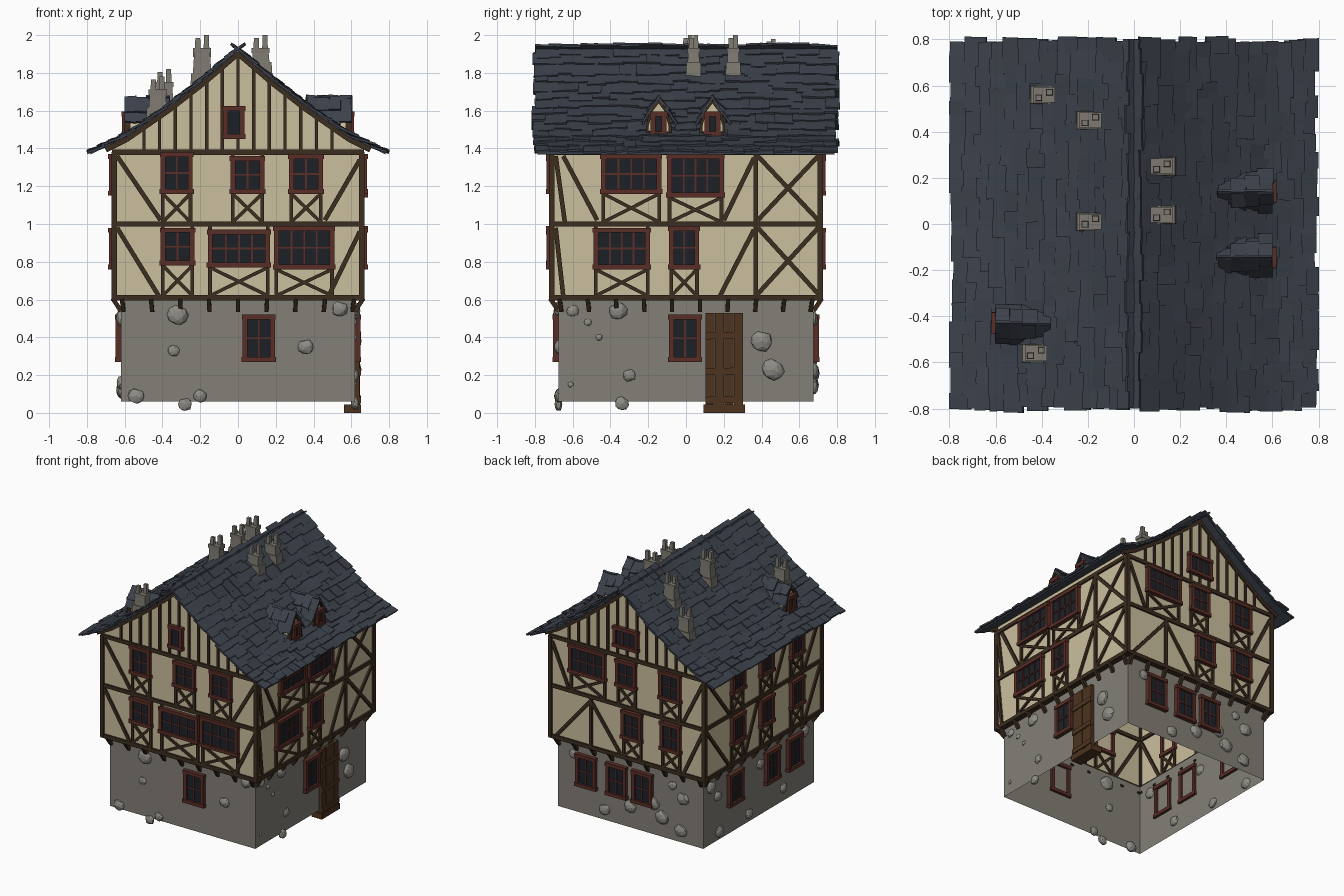
import bpy, bmesh, math, random
from mathutils import Vector as V, Matrix

if "Cube" in bpy.data.objects:
    bpy.data.objects.remove(bpy.data.objects["Cube"])

random.seed(4)
COL = {"plaster": (.60, .52, .34), "timber": (.045, .026, .014), "frame": (.10, .027, .02),
       "glass": (.012, .015, .02), "slate": (.045, .053, .07), "stone": (.23, .215, .185),
       "rubble": (.27, .26, .235), "door": (.075, .034, .014), "chimney": (.21, .195, .165)}
MATS = {}
for k, c in COL.items():
    MATS[k] = bpy.data.materials.new(k)
    MATS[k].diffuse_color = (*c, 1)
PARTS = {}
Z = V((0, 0, 1))


def part(name, mat):
    if name not in PARTS:
        PARTS[name] = (bmesh.new(), mat)
    return PARTS[name][0]


def box(bm, c, a, b, d, taper=1):
    """Box from centre and three half-axis vectors; taper scales the +d end."""
    vs = [bm.verts.new(c + (a * i + b * j) * (taper if k > 0 else 1) + d * k)
          for k in (-1, 1) for i, j in ((-1, -1), (1, -1), (1, 1), (-1, 1))]
    for f in ((3, 2, 1, 0), (4, 5, 6, 7), (0, 1, 5, 4), (1, 2, 6, 5), (2, 3, 7, 6), (3, 0, 4, 7)):
        bm.faces.new([vs[i] for i in f])


def beam(bm, p, q, n, w, d):
    a = (q - p).normalized()
    box(bm, (p + q) / 2, a.cross(n).normalized() * w / 2, n * d / 2, (q - p) / 2)


# Each wall: outward normal, direction of u, base distance, upper distance
BX, BY, UX, UY = .62, .675, .655, .71
WALL = {"front": (V((0, -1, 0)), V((1, 0, 0)), BY, UY), "back": (V((0, 1, 0)), V((1, 0, 0)), BY, UY),
        "right": (V((1, 0, 0)), V((0, 1, 0)), BX, UX), "left": (V((-1, 0, 0)), V((0, 1, 0)), BX, UX)}


def at(wall, u, z, out=0):
    n, t, b, up = WALL[wall]
    return n * ((b if z < .58 else up) + out) + t * u + Z * z


def timber(wall, u0, z0, u1, z1, w=.024):
    beam(part(wall + "_timbers", "timber"), at(wall, u0, z0), at(wall, u1, z1), WALL[wall][0], w, .026)


def window(wall, u0, u1, z0, z1, cols=2, rows=2, name=None, off=0):
    n = WALL[wall][0]
    fr, gl = part((name or wall) + "_window_frames", "frame"), part((name or wall) + "_window_glass", "glass")
    w = .026
    for z, e in ((z0 + w / 2, .006), (z1 - w / 2, .004)):
        beam(fr, at(wall, u0 - e, z, .006 + off), at(wall, u1 + e, z, .006 + off), n, w, .052)
    for u in (u0 + w / 2, u1 - w / 2):
        beam(fr, at(wall, u, z0, .006 + off), at(wall, u, z1, .006 + off), n, w, .044)
    for i in range(1, cols):
        u = u0 + w + (u1 - u0 - 2 * w) * i / cols
        beam(fr, at(wall, u, z0, .016 + off), at(wall, u, z1, .016 + off), n, .009, .012)
    for i in range(1, rows):
        z = z0 + w + (z1 - z0 - 2 * w) * i / rows
        beam(fr, at(wall, u0, z, .016 + off), at(wall, u1, z, .016 + off), n, .009, .012)
    beam(gl, at(wall, (u0 + u1) / 2, z0 + .01, .012 + off), at(wall, (u0 + u1) / 2, z1 - .01, .012 + off),
         n, u1 - u0 - .02, .008)


def bay(wall, u0, u1, z0, z1, cols=2):
    """Upper window with side posts and a crossed brace below it."""
    floor = .61 if z0 < 1 else 1.0
    a, b = u0 + .012, u1 - .012
    for u in (a, b):
        timber(wall, u, floor, u, floor + .38, .02)
    timber(wall, a, floor + .01, b, z0, .018)
    timber(wall, a, z0, b, floor + .01, .018)
    window(wall, u0, u1, z0, z1, cols)


# Roof profile: half section, slightly concave
PROF = [(0, 1.92), (.18, 1.765), (.36, 1.625), (.59, 1.465), (.80, 1.365)]


def roof_z(x):
    x = abs(x)
    for (a, za), (b, zb) in zip(PROF, PROF[1:]):
        if x <= b or b == .80:
            return za + (zb - za) * (x - a) / (b - a)


# Open stone base, plaster storey, jetty underside (hollow shells)
def ring(bm, lo, hi):
    r = [[bm.verts.new((sx * x, sy * y, z)) for sx, sy in ((-1, -1), (1, -1), (1, 1), (-1, 1))] for x, y, z in (lo, hi)]
    for i in range(4):
        j = (i + 1) % 4
        bm.faces.new((r[0][i], r[0][j], r[1][j], r[1][i]))


ring(part("stone_base", "stone"), (BX, BY, .06), (BX, BY, .6))
ring(part("jetty_underside", "timber"), (BX, BY, .6), (UX, UY, .6))
bm = part("plaster_walls", "plaster")
ring(bm, (UX, UY, .6), (UX, UY, 1.43))
for s in (-1, 1):
    half = [(UX, 1.38), (UX, 1.42), (.59, 1.455), (.36, 1.615), (.18, 1.755)]
    pts = half + [(0, 1.91)] + [(-x, z) for x, z in reversed(half)]
    bm.faces.new([bm.verts.new((x, s * UY, z)) for x, z in pts][::-s])

# Timber frame shared by all walls, with jetty brackets
for wl, (n, t, b, up) in WALL.items():
    e = UX if wl in ("front", "back") else UY
    for z, w in ((.61, .03), (1.0, .028), (1.38, .028)):
        timber(wl, -e - .012, z, e + .012, z, w)
    for s in (-1, 1):
        timber(wl, s * e, .6, s * e, 1.38, .03)
    k = 9 if e == UX else 10
    for i in range(k):
        u = (i / (k - 1) * 2 - 1) * (e - .04)
        beam(part("jetty_brackets", "timber"), n * b + t * u * .985 + Z * .54,
             n * (up + .008) + t * u + Z * .605, (n - Z * .6).normalized(), .022, .024)

# Gable studs and verge rafters
for wl in ("front", "back"):
    for i in range(-6, 7):
        timber(wl, i * .083, 1.38, i * .083, roof_z(i * .083) - .01, .017)
    for s in (-1, 1):
        for (a, za), (b, zb) in zip(PROF, PROF[1:]):
            timber(wl, s * a, za - .018, s * min(b, .7), zb - .018 + (.045 if b > .7 else 0), .028)

# Windows
bays = {"front": [(-.41, -.23, .78, .98, 2), (-.16, .17, .77, .97, 4), (.19, .51, .76, .99, 4),
                  (-.41, -.24, 1.16, 1.38, 2), (-.04, .14, 1.16, 1.36, 2), (.27, .45, 1.16, 1.37, 2)],
        "right": [(-.49, -.19, .76, .98, 4), (-.09, .07, .76, .99, 2), (-.45, -.13, 1.16, 1.37, 4), (-.1, .2, 1.14, 1.37, 4)],
        "back": [(-.13, .04, .76, .98, 2), (-.46, -.29, .76, .98, 2), (.18, .49, 1.15, 1.37, 4),
                 (-.08, .09, 1.15, 1.36, 2), (-.46, -.28, 1.15, 1.37, 2)],
        "left": [(y - .08, y + .08, z, z + .22, 2) for y in (.32, -.03, -.4) for z in (.76, 1.15)]}
for wl, rows in bays.items():
    for r in rows:
        bay(wl, *r)
for wl, us in {"front": (.11,), "right": (-.005,), "back": (.37, .11, -.11), "left": (.3, -.15, -.42)}.items():
    for u in us:
        window(wl, u - .085, u + .085, .27, .52)
window("front", -.08, .035, 1.45, 1.625, 1, 1)
window("back", -.1, .11, 1.45, 1.61, 3, 1)

# Diagonal braces and extra posts
for wl, rows in {
    "front": [(-.64, .98, -.42, .62), (.48, .62, .645, .96), (-.64, 1.36, -.41, 1.02), (.46, 1.02, .645, 1.34)],
    "right": [(-.65, 1.36, -.47, 1.02), (.36, 1.35, .2, 1.02), (.18, .62, .36, .97), (.37, .61, .37, 1.38),
              (.38, .63, .7, .98), (.38, .98, .7, .63), (.38, 1.02, .7, 1.36), (.38, 1.36, .7, 1.02),
              (-.69, .98, -.65, .62), (-.64, 1.0, -.69, 1.36)],
    "back": [(.31, .61, .31, 1.0), (.31, .97, .6, .63), (.31, .97, .06, .63), (-.48, .62, -.64, .96),
             (-.48, 1.02, -.64, 1.34), (.5, 1.02, .64, 1.34)],
    "left": [(.42, .62, .69, .97), (.42, 1.02, .69, 1.36), (-.5, .62, -.69, .97), (-.5, 1.02, -.69, 1.36),
             (.23, .62, .07, .98), (-.13, 1.02, -.3, 1.36)]}.items():
    for r in rows:
        timber(wl, *r)

# Plank door with battens and threshold
bm = part("door", "door")
for i in range(4):
    box(bm, V((BX + .008, .128 + i * .05, .27)), V((.014 + .003 * (i % 2), 0, 0)), V((0, .024, 0)), V((0, 0, .26)))
for z in (.07, .22, .41):
    box(bm, V((BX + .022, .203, z)), V((.01, 0, 0)), V((0, .1, .003)), V((0, 0, .018)))
box(bm, V((BX - .015, .203, .022)), V((.045, 0, 0)), V((0, .11, 0)), V((0, 0, .022)))

# Rubble stones set in the base walls: (u, z, radius)
stones = {"front": [(-.32, .52, .055), (-.34, .33, .032), (.36, .35, .042), (-.54, .09, .042), (-.28, .045, .036), (-.2, .09, .036), (.54, .55, .042)],
          "right": [(-.6, .54, .032), (-.52, .48, .02), (-.36, .54, .048), (-.46, .4, .018), (-.3, .2, .034), (-.34, .05, .038), (.4, .38, .058), (.46, .23, .058), (-.61, .15, .016)],
          "back": [(0, .22, .05), (-.2, .3, .05), (-.27, .21, .055), (-.43, .15, .05), (.22, .14, .045), (-.45, .4, .05), (.48, .5, .04), (-.36, .48, .035)],
          "left": [(.58, .5, .05), (.5, .4, .04), (.12, .12, .04), (-.3, .16, .04), (-.56, .5, .045), (.48, .12, .045), (-.02, .45, .04)]}
bm = part("rubble_stones", "rubble")
for wl, rows in stones.items():
    for u, z, r in rows:
        n, t, b, up = WALL[wl]
        vs = bmesh.ops.create_icosphere(bm, subdivisions=2, radius=1)["verts"]
        rot = Matrix.Rotation(random.uniform(-.7, .7), 3, n)
        for v in vs:
            c = v.co * random.uniform(.92, 1.08)
            v.co = n * b + t * u + Z * z + rot @ (t * c.x * r + Z * max(-.9, min(.8, c.y)) * r + n * c.z * r * .55)

# Roof deck and overlapping random slates
for s, side in ((-1, "left"), (1, "right")):
    deck, sl = part("roof_deck_" + side, "slate"), part("roof_slates_" + side, "slate")
    for (a, za), (b, zb) in zip(PROF, PROF[1:]):
        p, q = V((s * a, 0, za)), V((s * min(b, .78), 0, zb + (.01 if b > .78 else 0)))
        box(deck, (p + q) / 2, (q - p) / 2, V((0, .785, 0)), Z * .006)
    for row in range(14):
        x = -.02 + row * .0565
        y = -.79 - random.uniform(0, .025)
        while y < .78:
            w = random.uniform(.06, .135)
            if y + w > .76:
                w = .80 + random.uniform(-.015, .012) - y
            x0, x1 = x - random.uniform(0, .02), min(x + .075 + random.uniform(-.012, .02), .80)
            p = V((s * x0, y + w / 2, (roof_z(x0) if x0 > 0 else 1.92 - x0 * .8) + .004))
            q = V((s * x1, y + w / 2, roof_z(x1) + .013 + random.uniform(0, .008)))
            a = (q - p) / 2
            nn = a.cross(V((0, s, 0))).normalized()
            nn = nn if nn.z > 0 else -nn
            tilt = random.uniform(-.04, .04)
            box(sl, (p + q) / 2, a + V((0, tilt * a.length, 0)), V((0, w / 2 + .003, 0)) + nn * random.uniform(-.004, .004), nn * .006)
            y += w

# Dormers: pointed-arch body, trim, window and slate covering
for i, (s, yc) in enumerate(((1, -.145), (1, .14), (-1, -.43))):
    wl = "right" if s > 0 else "left"
    nm = "dormer_%d" % (i + 1)
    X = .585
    arch = [(-.062, 1.44), (-.06, 1.52), (-.038, 1.60), (0, 1.65), (.038, 1.60), (.06, 1.52), (.062, 1.44)]
    bm = part(nm + "_body", "plaster")
    f = [[bm.verts.new((s * x, yc + y, z)) for y, z in arch] for x in (X, .36)]
    bm.faces.new(f[0])
    bm.faces.new(f[1][::-1])
    for k in range(7):
        j = (k + 1) % 7
        bm.faces.new((f[0][k], f[0][j], f[1][j], f[1][k]))
    window(wl, yc - .042, yc + .042, 1.465, 1.595, 1, 1, nm, X - UX)
    tr, sl = part(nm + "_trim", "timber"), part(nm + "_slates", "slate")
    for (y0, z0), (y1, z1) in zip(arch, arch[1:]):
        beam(tr, V((s * X, yc + y0, z0)), V((s * X, yc + y1, z1)), V((1, 0, 0)), .014, .03)
    for m in (-1, 1):
        for (y0, z0), (y1, z1) in (((-.006, 1.668), (.052, 1.60)), ((.038, 1.61), (.082, 1.535))):
            for k in range(4):
                xx = .395 + k * .058
                p = V((s * xx, yc + m * y0, z0 + random.uniform(-.006, .012)))
                q = V((s * xx, yc + m * (y1 + random.uniform(-.008, .016)), z1 + random.uniform(-.01, .01)))
                if roof_z(xx) > z0 + .01:
                    continue
                beam(sl, p, q, (V((1, 0, random.uniform(-.15, .15)))).normalized(), .012, random.uniform(.058, .075))

# Chimneys: flared stack, cap lip and two pots: (x, y, top)
for i, (x, y, top) in enumerate(((-.39, .56, 1.82), (-.19, .45, 1.98), (.12, .25, 2.0), (.12, .04, 2.0), (-.19, .01, 2.0), (-.425, -.56, 1.78))):
    bm = part("chimney_%d" % (i + 1), "chimney")
    zb, zt = roof_z(x) - .07, top - .07
    ax, ay = V((1, 0, 0)), V((0, 1, 0))
    box(bm, V((x, y, (zb + zt) / 2)), ax * .056, ay * .038, Z * (zt - zb) / 2, .72)
    box(bm, V((x, y, zb + .06)), ax * .064, ay * .042, Z * .05, .9)
    box(bm, V((x, y, zt - .012)), ax * .048, ay * .033, Z * .014)
    for s in (-1, 1):
        h = .035 if s > 0 else .028
        box(bm, V((x + s * .023, y + s * .012, zt + h)), ax * .015, ay * .014, Z * h, .85)

# Turn every part into an object
for name, (bm, mat) in PARTS.items():
    bmesh.ops.recalc_face_normals(bm, faces=bm.faces)
    me = bpy.data.meshes.new(name)
    bm.to_mesh(me)
    bm.free()
    me.materials.append(MATS[mat])
    bpy.context.collection.objects.link(bpy.data.objects.new(name, me))

for m in bpy.data.materials:
    if m.users and not m.is_grease_pencil:
        m.use_nodes = True
        m.node_tree.nodes["Principled BSDF"].inputs["Base Color"].default_value = m.diffuse_color
